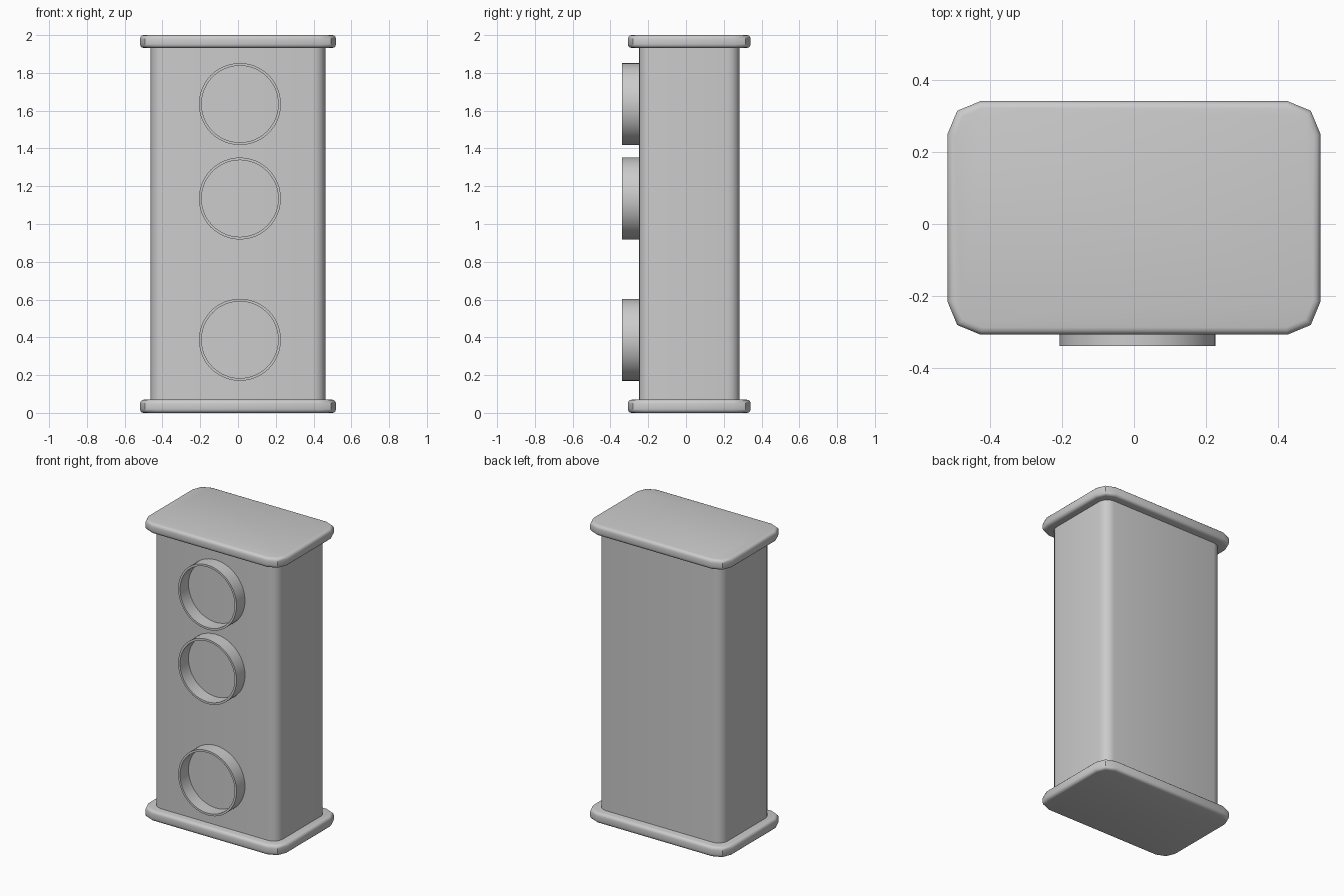
import bpy, bmesh, math

if "Cube" in bpy.data.objects:
    bpy.data.objects.remove(bpy.data.objects["Cube"])

CY = 0.017  # depth centre of the cabinet


def finish(bm, name, angle=40):
    bmesh.ops.recalc_face_normals(bm, faces=bm.faces)
    me = bpy.data.meshes.new(name)
    bm.to_mesh(me)
    bm.free()
    ob = bpy.data.objects.new(name, me)
    bpy.context.collection.objects.link(ob)
    bpy.ops.object.select_all(action='DESELECT')
    ob.select_set(True)
    bpy.context.view_layer.objects.active = ob
    bpy.ops.object.shade_smooth_by_angle(angle=math.radians(angle))
    return ob


def rounded_slab(name, hx, hy, z0, z1, radius, segs, edge=0.0):
    """Upright rounded rectangle prism, with optional softened rims."""
    bm = bmesh.new()
    verts = []
    for k, (sx, sy) in enumerate([(1, 1), (-1, 1), (-1, -1), (1, -1)]):
        for i in range(segs + 1):
            a = math.pi / 2 * (k + i / segs)
            verts.append(bm.verts.new((sx * (hx - radius) + radius * math.cos(a),
                                       CY + sy * (hy - radius) + radius * math.sin(a), z0)))
    base = bm.faces.new(verts)
    ext = bmesh.ops.extrude_face_region(bm, geom=[base], use_keep_orig=True)
    for v in ext['geom']:
        if isinstance(v, bmesh.types.BMVert):
            v.co.z = z1
    bmesh.ops.recalc_face_normals(bm, faces=bm.faces)
    if edge:
        rims = [e for e in bm.edges if abs(e.verts[0].co.z - e.verts[1].co.z) < 1e-5]
        bmesh.ops.bevel(bm, geom=rims, offset=edge, segments=3, profile=0.5,
                        affect='EDGES', clamp_overlap=True)
    return finish(bm, name)


def ring(name, x, z, r_out, r_in, y_front, y_back, n=48):
    """Open tube facing the front."""
    bm = bmesh.new()
    profile = [(r_out, y_back), (r_out, y_front), (r_in, y_front), (r_in, y_back)]
    loops = [[bm.verts.new((x + r * math.cos(2 * math.pi * i / n), y,
                            z + r * math.sin(2 * math.pi * i / n))) for i in range(n)]
             for r, y in profile]
    for k in range(4):
        a, b = loops[k], loops[(k + 1) % 4]
        for i in range(n):
            j = (i + 1) % n
            bm.faces.new((a[i], a[j], b[j], b[i]))
    return finish(bm, name)


# Cabinet body
rounded_slab("body", 0.462, 0.267, 0.05, 1.95, 0.065, 4)

# Base and top plates
rounded_slab("base_plate", 0.519, 0.325, 0.0, 0.07, 0.092, 2, 0.02)
rounded_slab("top_plate", 0.519, 0.325, 1.932, 2.0, 0.092, 2, 0.02)

# Three lamp rings on the front
for label, z in (("upper", 1.635), ("middle", 1.135), ("lower", 0.387)):
    ring(label + "_ring", 0.01, z, 0.217, 0.203, -0.34, -0.245)
